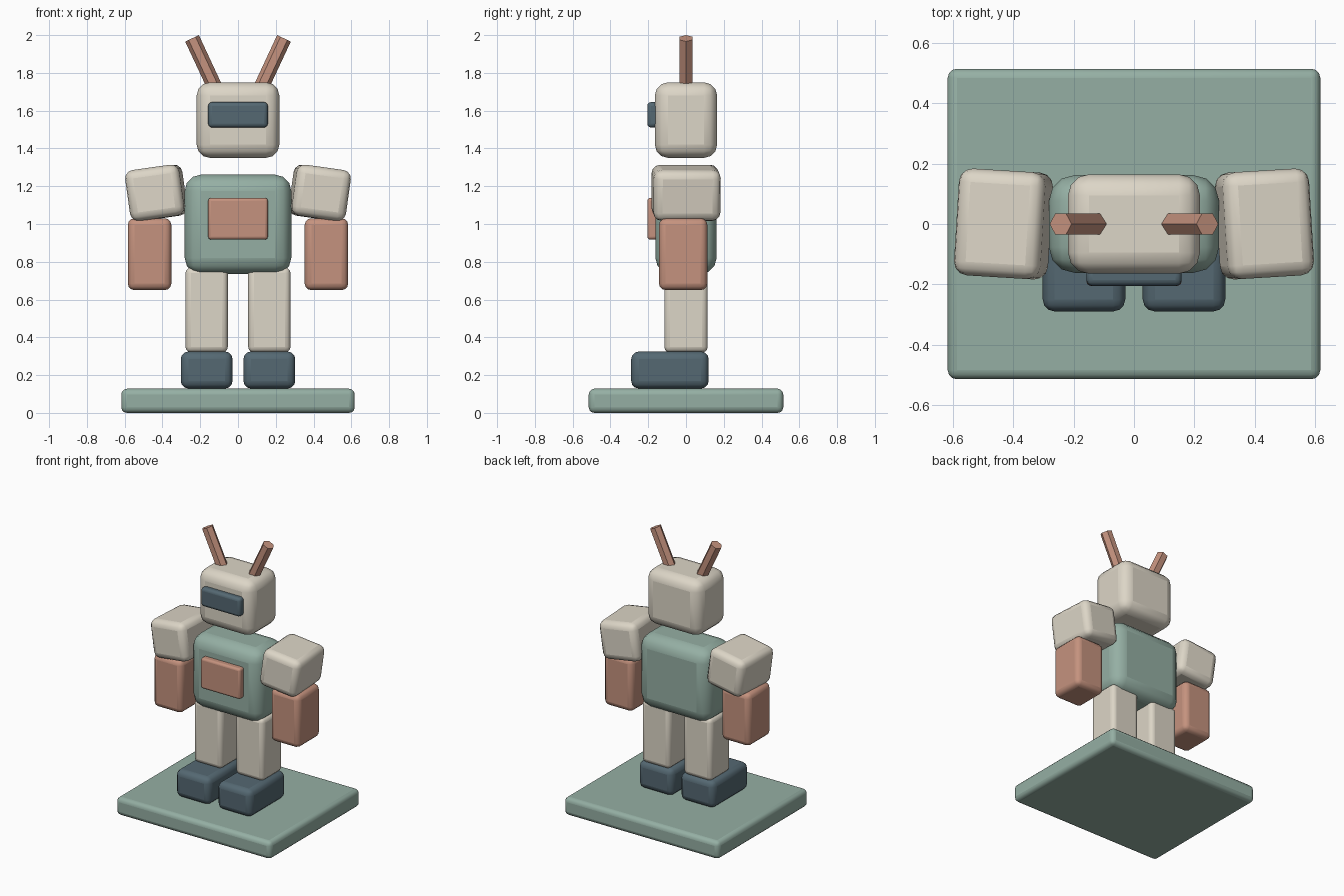
import bpy
from math import radians

if "Cube" in bpy.data.objects:
    bpy.data.objects.remove(bpy.data.objects["Cube"])


def material(name, rgb):
    m = bpy.data.materials.new(name)
    m.diffuse_color = (*rgb, 1)
    m.use_nodes = True
    m.node_tree.nodes["Principled BSDF"].inputs["Base Color"].default_value = m.diffuse_color
    return m


CREAM = material("cream", (0.72, 0.67, 0.57))
GREEN = material("sage", (0.30, 0.43, 0.37))
CLAY = material("clay", (0.56, 0.29, 0.21))
SLATE = material("slate", (0.09, 0.14, 0.17))


def box(name, center, size, bevel, mat, rot=(0, 0, 0)):
    """Rounded box with smooth shading."""
    bpy.ops.mesh.primitive_cube_add(size=1)
    ob = bpy.context.object
    ob.name = name
    ob.scale = size
    bpy.ops.object.transform_apply(location=False, rotation=False, scale=True)
    ob.location = center
    ob.rotation_euler = [radians(a) for a in rot]
    mod = ob.modifiers.new("rounding", 'BEVEL')
    mod.width = bevel
    mod.segments = 3
    bpy.ops.object.shade_smooth_by_angle(angle=radians(40))
    ob.data.materials.append(mat)
    return ob


# Plinth, body and head
box("base", (0, 0, 0.064), (1.236, 1.03, 0.128), 0.03, GREEN)
box("torso", (0, 0, 0.998), (0.564, 0.324, 0.526), 0.085, GREEN)
box("chest_panel", (0, -0.175, 1.028), (0.316, 0.06, 0.22), 0.015, CLAY)
box("head", (0, 0, 1.55), (0.438, 0.33, 0.40), 0.07, CREAM)
box("visor", (0, -0.175, 1.578), (0.316, 0.06, 0.134), 0.02, SLATE)

# Paired limbs and antennae
for side, s in (("left", -1), ("right", 1)):
    box(f"{side}_foot", (s * 0.166, -0.085, 0.227), (0.274, 0.41, 0.196), 0.04, SLATE)
    box(f"{side}_leg", (s * 0.166, 0, 0.545), (0.224, 0.23, 0.45), 0.03, CREAM)
    box(f"{side}_upper_arm", (s * 0.433, 0, 1.165), (0.29, 0.355, 0.272), 0.045, CREAM,
        (0, s * 8, s * 3.5))
    box(f"{side}_forearm", (s * 0.468, -0.015, 0.84), (0.23, 0.256, 0.38), 0.035, CLAY)

    # Six-sided antenna with corners pointing sideways
    bpy.ops.mesh.primitive_cylinder_add(vertices=6, radius=0.04, depth=0.3)
    ant = bpy.context.object
    ant.name = f"{side}_antenna"
    ant.rotation_euler = (0, 0, radians(90))
    bpy.ops.object.transform_apply(location=False, rotation=True, scale=False)
    ant.location = (s * 0.18, 0, 1.847)
    ant.rotation_euler = (0, s * radians(25), 0)
    ant.data.materials.append(CLAY)
